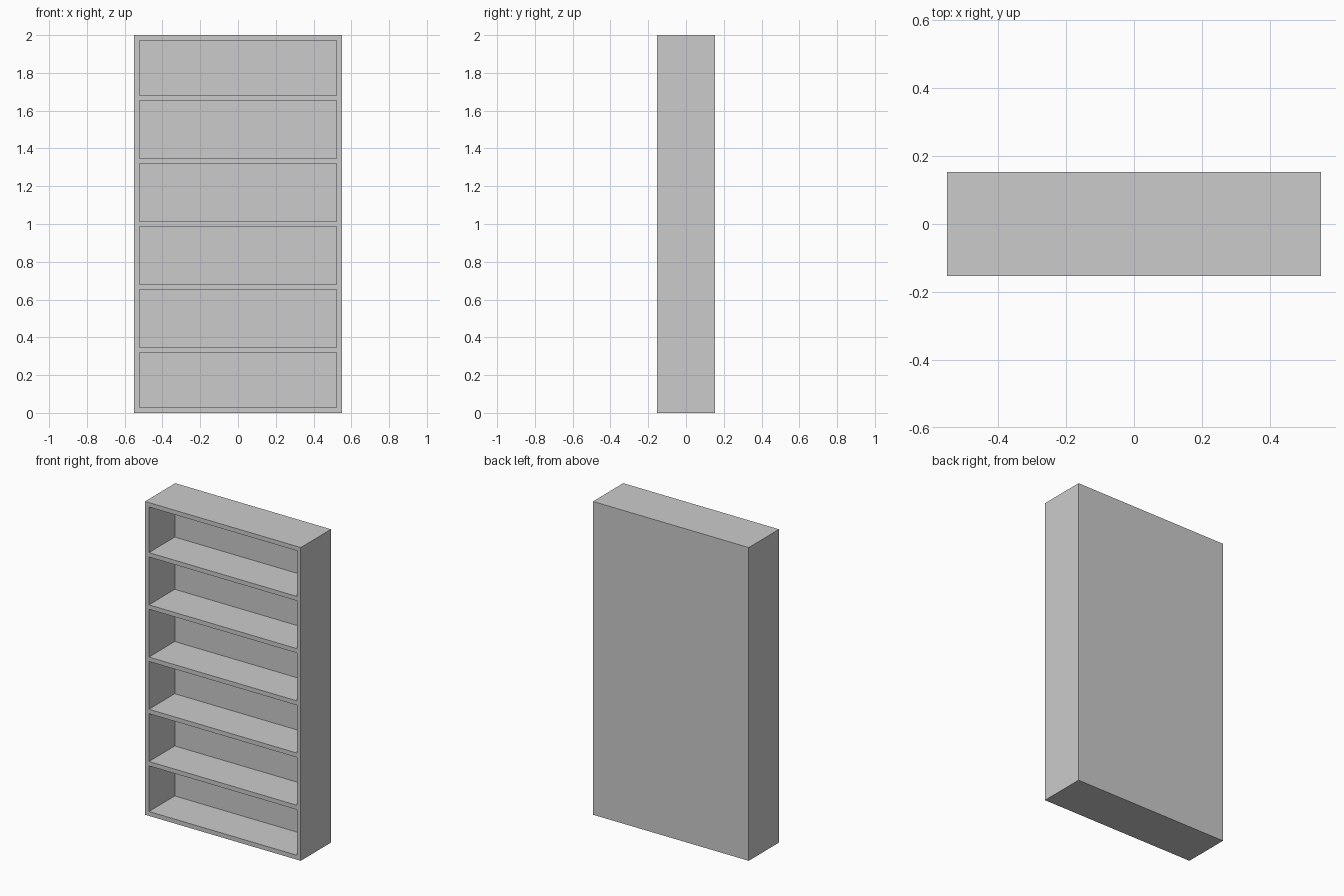
import bpy

if "Cube" in bpy.data.objects:
    bpy.data.objects.remove(bpy.data.objects["Cube"])

W, D, H = 1.10, 0.305, 2.0   # overall size
T = 0.028                    # board thickness
BACK = 0.045                 # back panel thickness
BAYS = 6


def board(name, size, centre):
    bpy.ops.mesh.primitive_cube_add(size=1, location=centre)
    ob = bpy.context.object
    ob.name = name
    ob.scale = size
    bpy.ops.object.transform_apply(location=False, rotation=False, scale=True)
    return ob


inner_w = W - 2 * T
inner_d = D - BACK
inner_y = -BACK / 2

# Side panels
for name, s in (("left_side", -1), ("right_side", 1)):
    board(name, (T, D, H), (s * (W - T) / 2, 0, H / 2))

# Top and bottom boards
board("bottom_board", (inner_w, D, T), (0, 0, T / 2))
board("top_board", (inner_w, D, T), (0, 0, H - T / 2))

# Back panel
board("back_panel", (inner_w, BACK, H - 2 * T), (0, (D - BACK) / 2, H / 2))

# Evenly spaced shelves
for i in range(1, BAYS):
    board(f"shelf_{i}", (inner_w, inner_d, T), (0, inner_y, H * i / BAYS))

# Join the boards into one seamless carcass
parts = list(bpy.context.scene.objects)
carcass = bpy.data.objects["left_side"]
for ob in parts:
    ob.select_set(True)
bpy.context.view_layer.objects.active = carcass
bpy.ops.object.join()
carcass.name = "bookcase"
